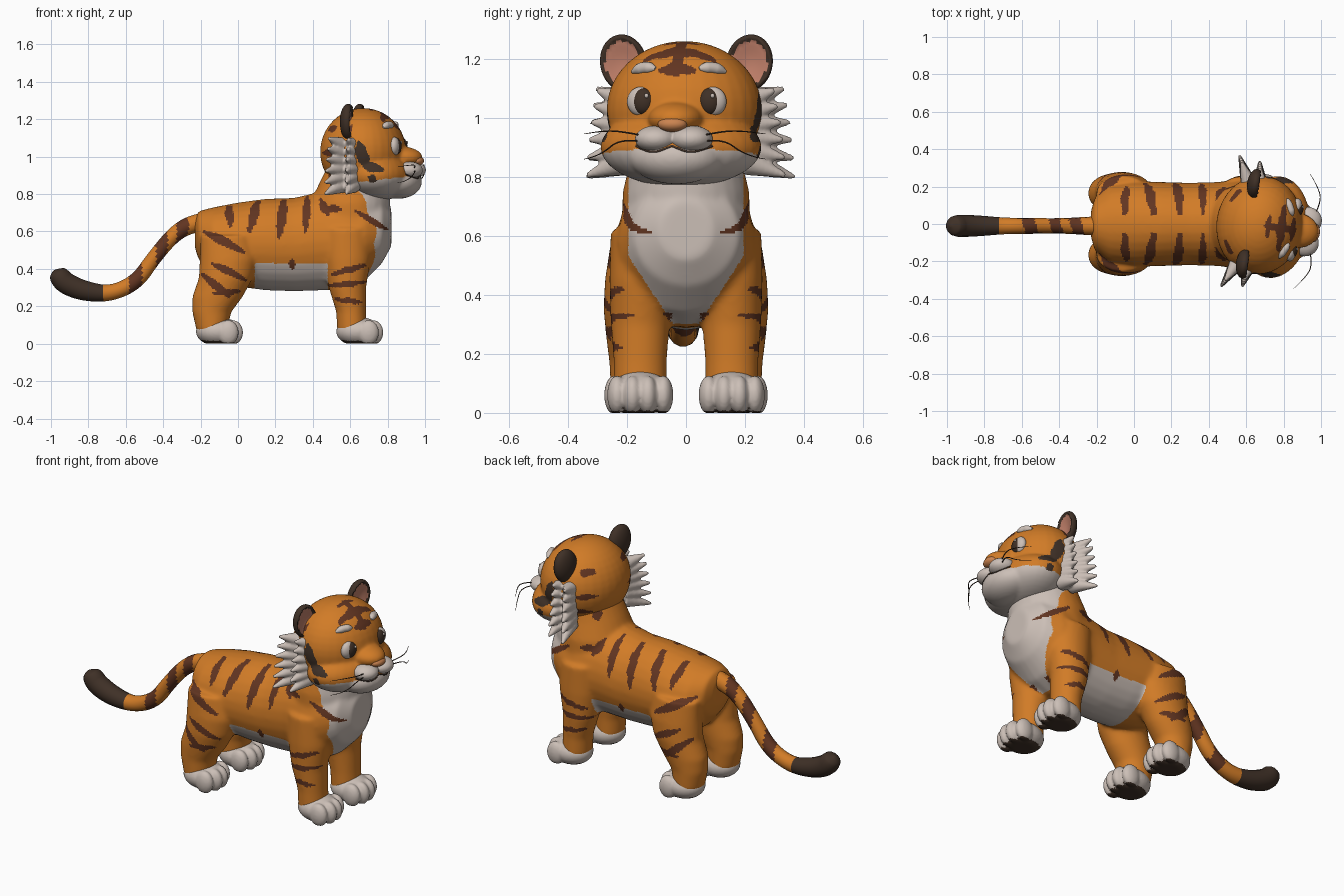
import bpy, bmesh, math
from mathutils import Matrix, Vector
from mathutils.bvhtree import BVHTree

if "Cube" in bpy.data.objects:
    bpy.data.objects.remove(bpy.data.objects["Cube"])


def material(name, rgb):
    m = bpy.data.materials.new(name)
    m.use_nodes = True
    m.diffuse_color = (*rgb, 1)
    m.node_tree.nodes["Principled BSDF"].inputs["Base Color"].default_value = (*rgb, 1)
    return m


MATS = [material("orange fur", (.64, .2, .02)), material("brown stripe", (.12, .035, .015)),
        material("cream fur", (.6, .52, .47)), material("dark brown", (.05, .03, .02)),
        material("ear pink", (.52, .21, .14)), material("nose tan", (.6, .23, .08))]
ORANGE, BROWN, CREAM, DARK, PINK, NOSE = range(6)

# the head is turned slightly to the model's right
TURN = (Matrix.Translation((.63, 0, 0)) @ Matrix.Rotation(math.radians(-8), 4, 'Z')
        @ Matrix.Translation((-.63, 0, 0)))


def ball(bm, c, r, turn=Matrix()):
    m = Matrix.Translation(c) @ turn @ Matrix.Diagonal((*r, 1))
    return bmesh.ops.create_uvsphere(bm, u_segments=32, v_segments=20, radius=1, matrix=m)


def loft(bm, rings, n=28):
    """Closed skin through (centre, u radius vector, v radius vector) rings."""
    loops = []
    for c, u, v in rings:
        angles = [math.tau * i / n for i in range(n)]
        loops.append([bm.verts.new(Vector(c) + math.cos(a) * Vector(u) + math.sin(a) * Vector(v))
                      for a in angles])
    for a, b in zip(loops, loops[1:]):
        for i in range(n):
            bm.faces.new((a[i], a[(i + 1) % n], b[(i + 1) % n], b[i]))
    bm.faces.new(loops[0][::-1])
    bm.faces.new(loops[-1])


def finish(name, bm, rule=ORANGE, voxel=0, smooth=0, matrix=Matrix()):
    """Make an object, optionally fuse its parts, then colour faces by rule."""
    bmesh.ops.recalc_face_normals(bm, faces=bm.faces)
    me = bpy.data.meshes.new(name)
    bm.to_mesh(me)
    bm.free()
    ob = bpy.data.objects.new(name, me)
    bpy.context.scene.collection.objects.link(ob)
    if voxel:
        mod = ob.modifiers.new("fuse", 'REMESH')
        mod.mode, mod.voxel_size = 'VOXEL', voxel
        mod = ob.modifiers.new("soften", 'SMOOTH')
        mod.factor, mod.iterations = .5, smooth
    return bake(ob, rule, matrix)


def bake(ob, rule, matrix=Matrix()):
    bpy.context.view_layer.update()
    deps = bpy.context.evaluated_depsgraph_get()
    me = bpy.data.meshes.new_from_object(ob.evaluated_get(deps))
    name = ob.name
    bpy.data.objects.remove(ob)
    ob = bpy.data.objects.new(name, me)
    bpy.context.scene.collection.objects.link(ob)
    me.materials.clear()
    for m in MATS if callable(rule) else [MATS[rule]]:
        me.materials.append(m)
    for p in me.polygons:
        p.use_smooth = True
        p.material_index = rule(p.center, p.normal) if callable(rule) else 0
    ob.matrix_world = matrix
    return ob


def tube(name, pts, depth, rule, matrix=Matrix()):
    """Tapered tube through (x, y, z, radius) points."""
    cu = bpy.data.curves.new(name, 'CURVE')
    cu.dimensions, cu.bevel_depth, cu.bevel_resolution = '3D', depth, 5
    cu.use_fill_caps, cu.resolution_u = True, 14
    sp = cu.splines.new('NURBS')
    sp.points.add(len(pts) - 1)
    for p, (x, y, z, r) in zip(sp.points, pts):
        p.co, p.radius = (x, y, z, 1), r
    sp.order_u, sp.use_endpoint_u = 3, True
    ob = bpy.data.objects.new(name, cu)
    bpy.context.scene.collection.objects.link(ob)
    return bake(ob, rule, matrix)


def on_stripe(a, b, stripes):
    """True when a 2D point lies inside a tapered stripe."""
    for x0, y0, x1, y1, w in stripes:
        dx, dy = x1 - x0, y1 - y0
        t = ((a - x0) * dx + (b - y0) * dy) / (dx * dx + dy * dy)
        t = min(max(t, 0), 1)
        wide = w * (.35 + .65 * math.sin(math.pi * t)) * (1 + .15 * math.sin(a * 70 + b * 90))
        if math.hypot(a - x0 - t * dx, b - y0 - t * dy) < wide:
            return True
    return False


# Body: torso, neck and four legs fused
body = bmesh.new()
loft(body, [((x, 0, z), (0, ry, 0), (0, 0, rz)) for x, z, ry, rz in (
    (-.23, .59, .07, .08), (-.21, .58, .14, .13), (-.13, .54, .21, .19), (0, .53, .23, .225),
    (.15, .53, .225, .245), (.3, .53, .22, .25), (.45, .55, .225, .265), (.58, .56, .24, .27),
    (.68, .58, .23, .24), (.77, .61, .18, .18), (.82, .62, .09, .1))])
loft(body, [((x, 0, z), (rx, 0, 0), (0, ry, 0)) for z, x, rx, ry in (
    (.55, .6, .2, .22), (.75, .6, .215, .215), (.85, .62, .19, .19), (.97, .64, .15, .17))])
FORE = ((.62, .58, .13, .1), (.45, .585, .125, .105), (.3, .585, .1, .1),
        (.17, .605, .08, .09), (.06, .61, .08, .09))
HIND = ((.58, -.06, .14, .09), (.45, -.05, .155, .11), (.35, -.065, .145, .115),
        (.25, -.11, .135, .105), (.17, -.14, .105, .095), (.06, -.14, .08, .09))
for side in (-1, 1):
    for leg, y in ((FORE, .155), (HIND, .165)):
        loft(body, [((x, side * y, z), (rx, 0, 0), (0, ry, 0)) for z, x, rx, ry in leg])

SIDE = ((-.18, .6, .03, .49, .024), (-.05, .75, -.04, .63, .024), (.11, .78, .06, .6, .026),
        (.25, .79, .22, .57, .026), (.37, .79, .36, .6, .022), (.44, .77, .48, .69, .022),
        (.47, .72, .55, .72, .02), (.63, .71, .8, .61, .017), (-.14, .43, .04, .34, .02),
        (-.19, .37, -.05, .25, .024), (-.13, .27, .01, .28, .018), (.5, .37, .68, .42, .018),
        (.49, .31, .68, .33, .017), (.52, .24, .66, .22, .016), (.29, .45, .29, .4, .017),
        (.49, .87, .52, .93, .018))


def body_colour(c, n):
    y = abs(c.y)
    if y > .05 and n.y * c.y > -.03 and on_stripe(c.x, c.z, SIDE):
        return BROWN
    if c.x > .6 and n.x > .1 and c.z > .27 and y < min(.195, .03 + (c.z - .28) * .66):
        return CREAM
    if c.z < .43 and .09 < c.x < .48:
        return CREAM
    return ORANGE


finish("body", body, body_colour, .0085, 22)

# Paws with four toes and dark pads
for end, x, y in (("front", .645, .155), ("hind", -.105, .165)):
    for side, word in ((-1, "right"), (1, "left")):
        bm = bmesh.new()
        ball(bm, (x, side * y, .065), (.12, .105, .078))
        for i in range(4):
            off = i - 1.5
            ball(bm, (x + .08 - .012 * off * off, side * y + off * .052, .06), (.055, .034, .066))
        for v in bm.verts:
            v.co.z = max(v.co.z, 0)
        finish(f"{end}_{word}_paw", bm, lambda c, n: DARK if n.z < -.75 and c.z < .02 else CREAM,
               .007, 2)

# Tail with bands and dark tip
BANDS = ((-.31, .03), (-.42, .03), (-.56, .035))
tube("tail", [(-.14, -.01, .66, 1), (-.24, -.01, .645, 1), (-.34, -.01, .59, .85),
              (-.45, -.01, .46, .8), (-.54, -.01, .33, .85), (-.68, -.01, .265, .85),
              (-.82, -.01, .28, 1.1), (-.92, -.01, .32, 1.2), (-.955, -.01, .36, 1.15),
              (-.975, -.01, .385, .85), (-.98, -.01, .395, .1)], .05,
     lambda c, n: DARK if c.x < -.72 else
     BROWN if any(abs(c.x - b + c.y * .3) < w for b, w in BANDS) else ORANGE)

# Head: skull, jaw, chin and snout fused
head = bmesh.new()
ball(head, (.67, 0, 1.025), (.23, .265, .235))
ball(head, (.75, 0, .9), (.19, .275, .135))
ball(head, (.86, 0, .865), (.125, .16, .09))
ball(head, (.87, 0, .995), (.12, .095, .06))
CHEEK = ((.68, 1.07, .72, .95, .036), (.71, .95, .81, .93, .026), (.74, .89, .77, .87, .024),
         (.47, 1.02, .54, 1.02, .018), (.5, 1.14, .55, 1.16, .018), (.5, .92, .57, .93, .016),
         (.62, 1.13, .64, 1.17, .014))
CROWN = ((.7, 0, .88, 0, .022), (.79, -.12, .79, .12, .024), (.85, -.06, .85, .06, .016),
         (.72, -.06, .72, .06, .016))


def head_colour(c, n):
    if (abs(c.y) > .1 and on_stripe(c.x, c.z, CHEEK)) or (
            c.z > 1.14 and on_stripe(c.x, c.y, CROWN)):
        return BROWN if c.x < .66 or c.z > 1.1 else DARK
    return CREAM if c.x > .56 and c.z < .86 + .12 * (c.x - .65) else ORANGE


head = finish("head", head, head_colour, .0075, 14, TURN)
surface = BVHTree.FromPolygons([v.co for v in head.data.vertices],
                               [p.vertices[:] for p in head.data.polygons])


def face_x(y, z):
    return surface.ray_cast(Vector((2, y, z)), Vector((-1, 0, 0)))[0].x


# Muzzle and nose
bm = bmesh.new()
for side in (-1, 1):
    ball(bm, (.925, side * .06, .928), (.075, .073, .046))
finish("muzzle", bm, CREAM, .006, 4, TURN)
bm = bmesh.new()
ball(bm, (.963, 0, .978), (.034, .05, .026))
finish("nose", bm, NOSE, matrix=TURN)

for side, word in ((-1, "right"), (1, "left")):
    # Ear: dark cup with a hollow pink inside
    bm = bmesh.new()
    tilt = Matrix.Rotation(side * math.radians(12), 4, 'X').inverted()
    ball(bm, (0, 0, 0), (.045, .08, .098))
    for v in bm.verts:
        r = math.hypot(v.co.y / .08, v.co.z / .098)
        if v.co.x > 0 and r < .85:
            v.co.x *= -.1 + .7 * r * r
    place = Matrix.Translation((.62, side * .215, 1.185)) @ tilt
    finish(f"{word}_ear", bm, lambda c, n: PINK if c.x > -.01 and
           math.hypot(c.y / .08, c.z / .098) < .78 else DARK, matrix=TURN @ place)

    # Eye: pale ball with a dark pupil on its front
    x = face_x(side * .115, 1.055)
    bm = bmesh.new()
    ball(bm, (x - .018, side * .122, 1.055), (.03, .048, .05))
    finish(f"{word}_eye", bm, CREAM, matrix=TURN)
    bm = bmesh.new()
    ball(bm, (x - .012, side * .113, 1.055), (.031, .04, .046))
    finish(f"{word}_pupil", bm, DARK, matrix=TURN)
    bm = bmesh.new()
    ball(bm, (x + .015, side * .113 + .014, 1.075), (.006, .007, .008))
    finish(f"{word}_eye_glint", bm, CREAM, matrix=TURN)

    # Brow following the forehead
    brow = [(y, 1.17 - 5 * (y - .105) ** 2) for y in (.075, .09, .115, .14, .16)]
    tube(f"{word}_brow", [(face_x(side * y, z), side * y, z, r)
                          for (y, z), r in zip(brow, (.3, 1, 1, 1, .3))], .02, CREAM, TURN)

    # Cheek ruff made of fanned tufts
    bm = bmesh.new()
    for i in range(6):
        z, fan = .85 + .042 * i, (i - 2.5) / 2.5
        for x, reach, back in ((.585, .15, -.5), (.645, .12, -.15)):
            d = Vector((back, side, fan * .35)).normalized()
            reach -= .02 * fan
            m = (Matrix.Translation(Vector((x, side * .21, z)) + d * reach / 2)
                 @ d.to_track_quat('Z', 'Y').to_matrix().to_4x4())
            bmesh.ops.create_cone(bm, cap_ends=True, segments=14, radius1=.046, radius2=.008,
                                  depth=reach, matrix=m)
    finish(f"{word}_cheek_ruff", bm, CREAM, .007, 3, TURN)

    # Whiskers and mouth line
    for i, (z, rise) in enumerate(((.935, .02), (.915, -.045))):
        tube(f"{word}_whisker_{i}", [(.95, side * .08, z, 1), (.985, side * .17, z + .02, .9),
             (.95, side * .25, z + rise, .7), (.9, side * .31, z + rise - .01, .3)],
             .003, DARK, TURN)
    mouth = [(y, .905 - .022 * math.sin(math.pi * y / .13)) for y in (0, .03, .065, .1, .13)]
    tube(f"{word}_mouth_line", [(face_x(side * y, z), side * y, z, 1) for y, z in mouth],
         .004, DARK, TURN)
